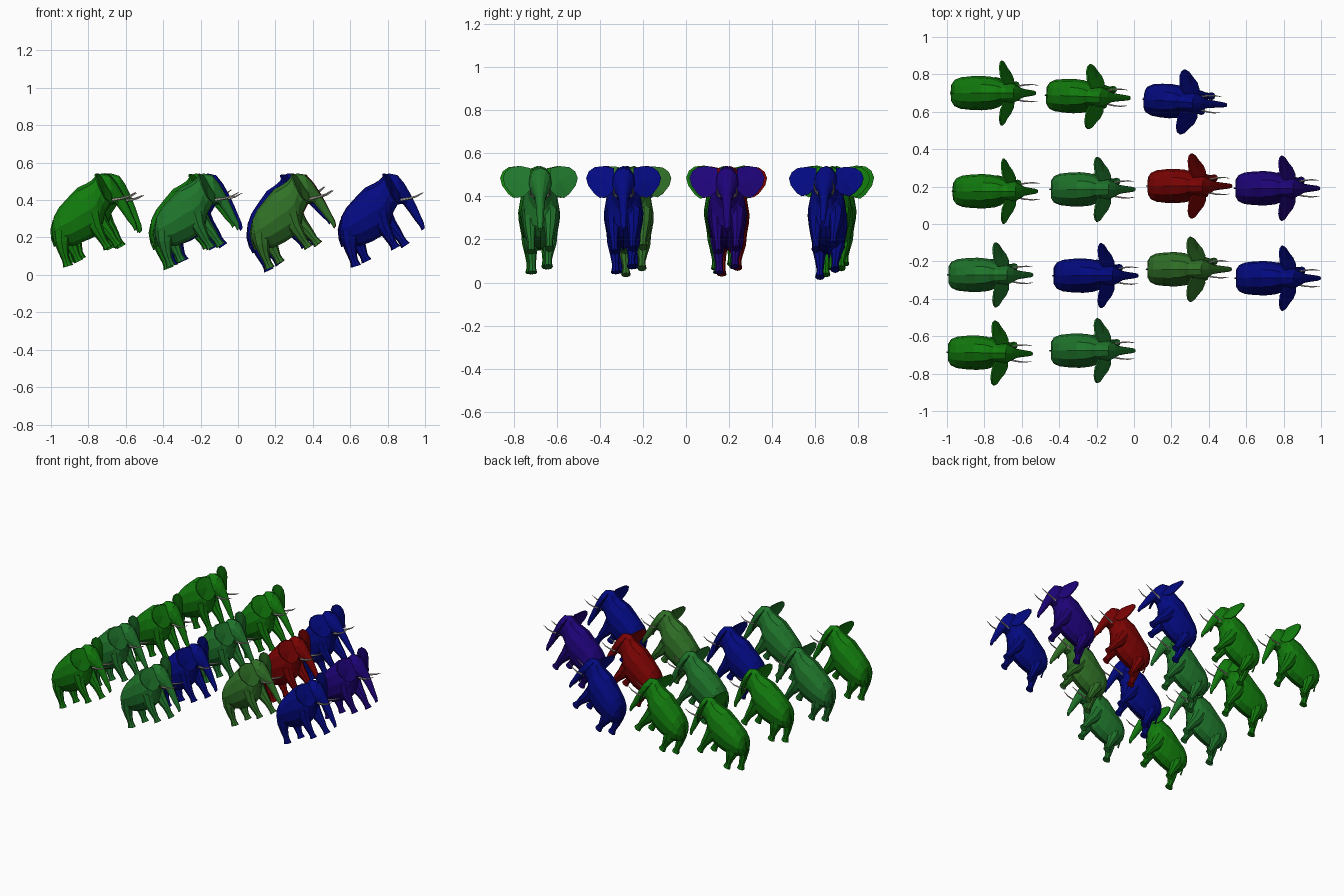
import bpy, bmesh
from math import sin, cos, pi, radians
from mathutils import Vector, Matrix

if "Cube" in bpy.data.objects:
    bpy.data.objects.remove(bpy.data.objects["Cube"])

# One animal is modelled side-on (x forward, z up) in its uphill pose, then copied.
def finish(name, bm):
    bmesh.ops.recalc_face_normals(bm, faces=bm.faces)
    me = bpy.data.meshes.new(name)
    bm.to_mesh(me)
    bm.free()
    return me

def loft(name, sections, sides):
    """Sections are (top x, top z, bottom x, bottom z, half width, y centre)."""
    bm = bmesh.new()
    rings = []
    for tx, tz, bx, bz, w, cy in sections:
        mid = Vector(((tx + bx) / 2, cy, (tz + bz) / 2))
        up = Vector((tx, cy, tz)) - mid
        rings.append([bm.verts.new(mid + up * cos(2 * pi * i / sides)
                      + Vector((0, w * sin(2 * pi * i / sides), 0))) for i in range(sides)])
    for a, b in zip(rings, rings[1:]):
        for i in range(sides):
            j = (i + 1) % sides
            bm.faces.new((a[i], a[j], b[j], b[i]))
    bm.faces.new(rings[0])
    bm.faces.new(rings[-1])
    return finish(name, bm)

def limb(name, path, sides):
    """Path points are (x, y, z, radius); rings stand across the path in the side plane."""
    secs = []
    for i, (x, y, z, r) in enumerate(path):
        p, q = path[max(i - 1, 0)], path[min(i + 1, len(path) - 1)]
        d = Vector((q[0] - p[0], q[2] - p[2])).normalized()
        secs.append((x - d.y * r, z + d.x * r, x + d.y * r, z - d.x * r, r * 0.8, y))
    return loft(name, secs, sides)

def ear(name, side):
    outline = [(.26, .045, .53), (.24, .09, .54), (.235, .135, .535), (.24, .162, .515),
               (.25, .174, .485), (.265, .165, .45), (.285, .135, .41), (.305, .11, .392),
               (.32, .075, .40), (.32, .045, .43)]
    bm = bmesh.new()
    layers = []
    for off in (-.004, .004):
        layers.append([bm.verts.new((x + off, y * side, z)) for x, y, z in outline])
        c = bm.verts.new((.28 + off, .09 * side, .475))
        for i in range(len(outline)):
            bm.faces.new((c, layers[-1][i], layers[-1][(i + 1) % len(outline)]))
    a, b = layers
    for i in range(len(outline)):
        j = (i + 1) % len(outline)
        bm.faces.new((a[i], a[j], b[j], b[i]))
    return finish(name, bm)

# Body, head and trunk in one loft
body = loft("body", [
    (.003, .26, .002, .195, .045, 0), (.012, .31, .025, .165, .070, 0),
    (.04, .36, .06, .155, .084, 0), (.09, .415, .115, .155, .090, 0),
    (.14, .466, .175, .178, .092, 0), (.185, .487, .23, .21, .087, 0),
    (.215, .505, .27, .255, .076, 0), (.24, .533, .285, .33, .060, 0),
    (.265, .541, .31, .375, .056, 0), (.31, .532, .332, .378, .050, 0),
    (.347, .487, .342, .378, .038, 0), (.380, .43, .352, .365, .025, 0),
    (.408, .375, .377, .332, .020, 0), (.434, .315, .408, .287, .016, 0),
    (.450, .28, .432, .258, .013, 0), (.456, .252, .443, .236, .010, 0)], 12)

parts = [(body, "skin")]
# Legs, mid-stride
legs = {
    "hind_leg_right": [(.055, -.04, .25, .052), (.055, -.042, .18, .042), (.062, -.04, .13, .029),
                       (.075, -.037, .085, .021), (.082, -.037, .065, .022), (.088, -.037, .045, .028)],
    "hind_leg_left": [(.075, .04, .25, .052), (.095, .042, .18, .042), (.115, .04, .14, .029),
                      (.130, .037, .105, .021), (.137, .037, .09, .022), (.146, .037, .072, .027)],
    "front_leg_right": [(.215, -.046, .33, .050), (.235, -.047, .26, .038), (.262, -.045, .21, .027),
                        (.282, -.042, .175, .021), (.292, -.042, .16, .021), (.302, -.042, .142, .026)],
    "front_leg_left": [(.23, .046, .33, .050), (.27, .047, .265, .038), (.308, .045, .222, .027),
                       (.330, .042, .19, .021), (.341, .042, .175, .021), (.354, .042, .156, .026)]}
parts += [(limb(n, p, 8), "skin") for n, p in legs.items()]
for n, s in (("right", -1), ("left", 1)):
    parts.append((ear("ear_" + n, s), "skin"))
    parts.append((limb("tusk_" + n, [(.325, s * .033, .40, .007), (.375, s * .043, .408, .006),
                 (.415, s * .046, .42, .0045), (.450, s * .042, .44, .0015)], 6), "ivory"))
parts.append((limb("tail", [(.012, 0, .29, .006), (-.002, 0, .24, .005),
                            (.002, 0, .19, .004), (.018, 0, .15, .006)], 6), "skin"))

def material(name, rgb):
    m = bpy.data.materials.new(name)
    m.diffuse_color = (*rgb, 1)
    m.use_nodes = True
    m.node_tree.nodes["Principled BSDF"].inputs["Base Color"].default_value = m.diffuse_color
    return m

colors = {"green": material("green", (.006, .2, .004)), "moss": material("moss", (.014, .18, .025)),
          "olive": material("olive", (.03, .165, .02)), "blue": material("blue", (.001, .003, .22)),
          "red": material("red", (.2, .001, .001)), "purple": material("purple", (.013, .001, .19)),
          "ivory": material("ivory", (.6, .57, .5))}

# Herd: rear x, centre y, extra pitch, yaw, colour
herd = [(-.98, .70, -5, 0, "green"), (-.47, .68, 4, -2, "green"), (.05, .650, 9, -4, "blue"),
        (-.97, .175, -5, 0, "green"), (-.445, .185, 0, 0, "moss"), (.073, .203, 3, 0, "red"),
        (.542, .191, 0, 0, "purple"), (-.993, -.272, -1, 0, "moss"), (-.43, -.276, -1, 0, "blue"),
        (.071, -.242, 4, 0, "olive"), (.545, -.29, 0, 0, "blue"),
        (-.995, -.69, 0, -1, "green"), (-.445, -.677, 0, 0, "moss")]
for k, (x, y, pitch, yaw, col) in enumerate(herd, 1):
    rot = Matrix.Rotation(radians(yaw), 4, 'Z') @ Matrix.Rotation(radians(-pitch), 4, 'Y')
    pts = [rot @ v.co for v in body.vertices]
    shift = Vector((x - min(p.x for p in pts), y - (rot @ Vector((.27, 0, .4))).y,
                    .542 - max(p.z for p in pts)))
    for me, mat in parts:
        copy = me.copy()
        copy.transform(Matrix.Translation(shift) @ rot)
        copy.materials.append(colors[col if mat == "skin" else mat])
        ob = bpy.data.objects.new(f"elephant_{k}_{me.name}", copy)
        bpy.context.collection.objects.link(ob)
